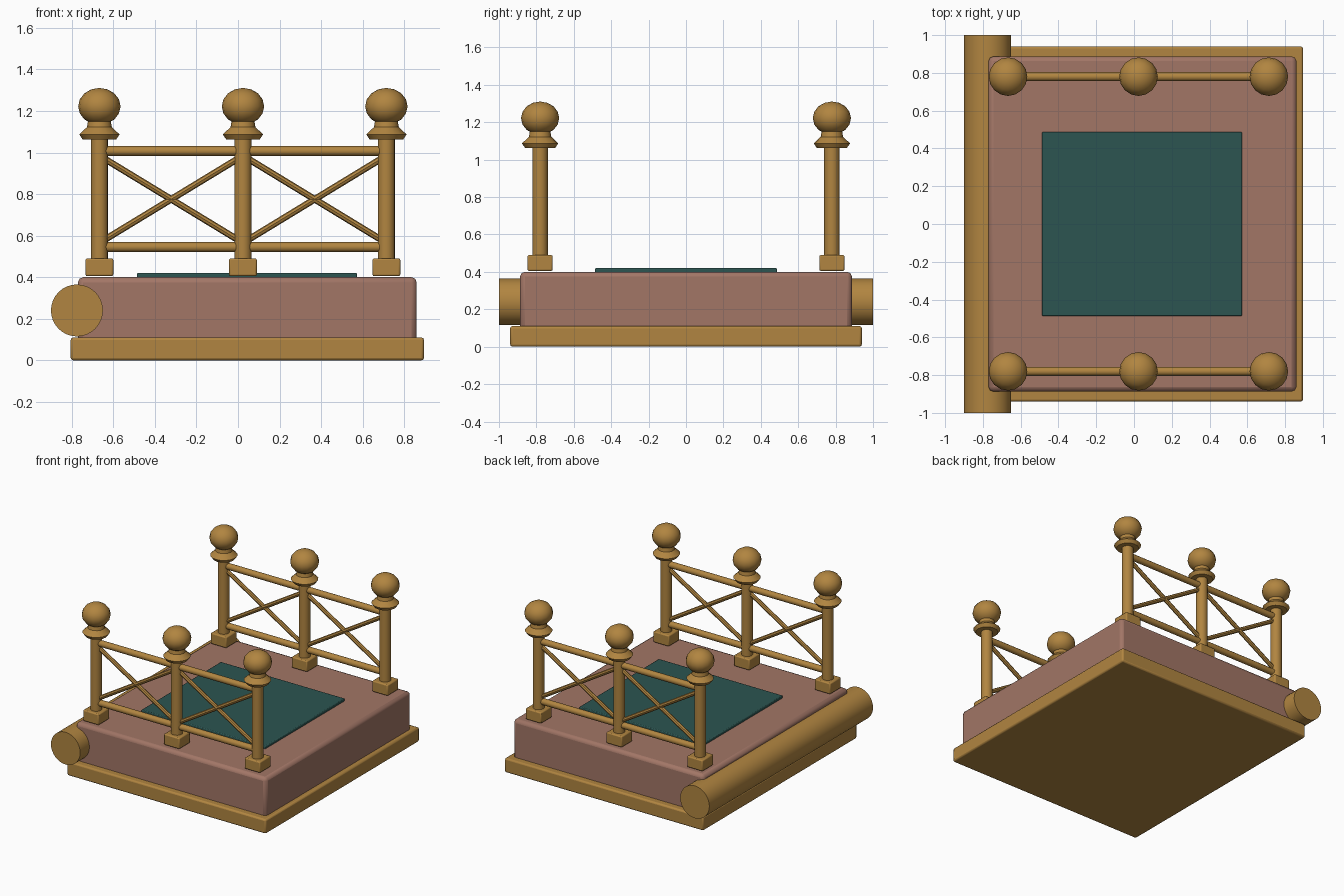
import bpy, math
from mathutils import Vector

cube = bpy.data.objects.get("Cube")
if cube:
    bpy.data.objects.remove(cube, do_unlink=True)


def material(name, rgb):
    m = bpy.data.materials.new(name)
    m.use_nodes = True
    m.diffuse_color = (*rgb, 1)
    m.node_tree.nodes["Principled BSDF"].inputs["Base Color"].default_value = (*rgb, 1)
    return m


GOLD = material("golden wood", (0.44, 0.235, 0.052))
CLAY = material("dusty clay", (0.36, 0.18, 0.133))
TEAL = material("dark teal", (0.025, 0.09, 0.082))


def finish(name, mat, smooth=True):
    ob = bpy.context.object
    ob.name = name
    ob.data.materials.append(mat)
    if smooth:
        bpy.ops.object.shade_smooth_by_angle(angle=math.radians(35))
    return ob


def box(name, low, high, mat, bevel, segments=2):
    low, high = Vector(low), Vector(high)
    bpy.ops.mesh.primitive_cube_add(size=1, location=(low + high) / 2)
    ob = bpy.context.object
    ob.scale = high - low
    bpy.ops.object.transform_apply(location=False, rotation=False, scale=True)
    mod = ob.modifiers.new("soft edges", "BEVEL")
    mod.width, mod.segments = bevel, segments
    return finish(name, mat)


def rod(name, start, end, radius, sides=12):
    start, end = Vector(start), Vector(end)
    axis = end - start
    bpy.ops.mesh.primitive_cylinder_add(vertices=sides, radius=radius,
                                        depth=axis.length, location=(start + end) / 2)
    bpy.context.object.rotation_euler = axis.to_track_quat("Z", "Y").to_euler()
    return finish(name, GOLD)


def lathe(name, profile, x, y, sides=16):
    # Turn a radius/height profile around a vertical axis, with closed ends
    verts, faces = [], []
    for r, z in profile:
        for i in range(sides):
            a = math.tau * i / sides
            verts.append((r * math.cos(a), r * math.sin(a), z))
    for k in range(len(profile) - 1):
        for i in range(sides):
            j = (i + 1) % sides
            a, b = k * sides, (k + 1) * sides
            faces.append((a + i, a + j, b + j, b + i))
    faces.append(tuple(reversed(range(sides))))
    faces.append(tuple(range(len(verts) - sides, len(verts))))
    mesh = bpy.data.meshes.new(name)
    mesh.from_pydata(verts, [], faces)
    ob = bpy.data.objects.new(name, mesh)
    ob.location = (x, y, 0)
    bpy.context.collection.objects.link(ob)
    bpy.ops.object.select_all(action="DESELECT")
    ob.select_set(True)
    bpy.context.view_layer.objects.active = ob
    return finish(name, GOLD)


# Platform: plinth, body, inset mat and side roller
box("plinth", (-0.805, -0.94, 0), (0.895, 0.94, 0.11), GOLD, 0.012)
box("body", (-0.77, -0.887, 0.08), (0.86, 0.887, 0.40), CLAY, 0.025)
box("top_mat", (-0.487, -0.487, 0.39), (0.573, 0.487, 0.42), TEAL, 0.006)
rod("side_roller", (-0.775, -1, 0.24), (-0.775, 1, 0.24), 0.125, 32)

# Railings on the front and back edges
POSTS = (-0.667, 0.024, 0.714)
CAP = ((0.04, 1.062), (0.08, 1.062), (0.097, 1.087), (0.06, 1.122), (0.055, 1.15))
for side, y in (("front", -0.78), ("back", 0.78)):
    for i, x in enumerate(POSTS):
        tag = f"{side}_{i + 1}"
        box(f"post_foot_{tag}", (x - 0.067, y - 0.067, 0.405),
            (x + 0.067, y + 0.067, 0.49), GOLD, 0.008)
        rod(f"post_{tag}", (x, y, 0.45), (x, y, 1.08), 0.041, 16)
        lathe(f"post_collar_{tag}", CAP, x, y)
        bpy.ops.mesh.primitive_uv_sphere_add(segments=16, ring_count=8, radius=0.102,
                                             location=(x, y, 1.222))
        bpy.context.object.scale.z = 0.87
        finish(f"post_ball_{tag}", GOLD)
    for name, z in (("upper", 1.007), ("lower", 0.545)):
        rod(f"{name}_rail_{side}", (POSTS[0], y, z), (POSTS[-1], y, z), 0.024)
    for i, (a, b) in enumerate(zip(POSTS, POSTS[1:])):
        rod(f"rising_brace_{side}_{i + 1}", (a, y, 0.565), (b, y, 0.985), 0.016, 8)
        rod(f"falling_brace_{side}_{i + 1}", (a, y, 0.985), (b, y, 0.565), 0.016, 8)
